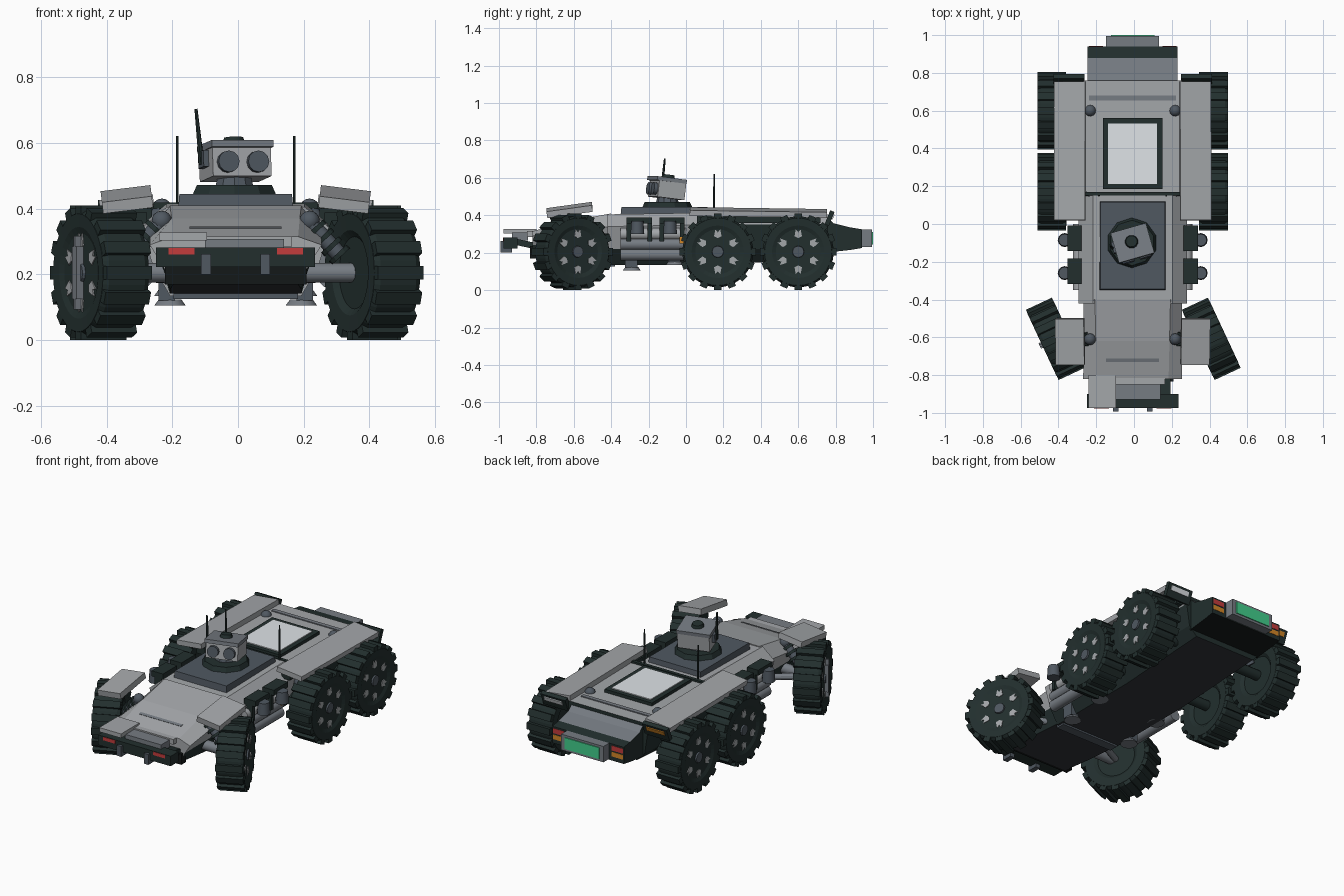
import bpy, bmesh, math
from mathutils import Vector, Matrix, Euler

if "Cube" in bpy.data.objects:
    bpy.data.objects.remove(bpy.data.objects["Cube"])

CX = -0.007  # body centre line


def material(name, r, g, b):
    m = bpy.data.materials.new(name)
    m.diffuse_color = (r, g, b, 1)
    m.use_nodes = True
    m.node_tree.nodes["Principled BSDF"].inputs["Base Color"].default_value = m.diffuse_color
    return m


LIGHT = material("light_grey", 0.37, 0.385, 0.40)
MID = material("mid_grey", 0.18, 0.20, 0.225)
SLATE = material("slate", 0.08, 0.098, 0.12)
DARK = material("dark_green", 0.016, 0.028, 0.027)
BLACK = material("nose_black", 0.007, 0.009, 0.009)
UNDER = material("underside_grey", 0.032, 0.035, 0.042)
PALE = material("pale_panel", 0.74, 0.78, 0.81)
RED = material("red", 0.55, 0.045, 0.045)
ORANGE = material("orange", 0.65, 0.24, 0.02)
GREEN = material("screen_green", 0.055, 0.62, 0.26)


def finish(name, bm, mats, matrix=None):
    bmesh.ops.recalc_face_normals(bm, faces=bm.faces)
    me = bpy.data.meshes.new(name)
    bm.to_mesh(me)
    bm.free()
    for m in mats:
        me.materials.append(m)
    ob = bpy.data.objects.new(name, me)
    bpy.context.collection.objects.link(ob)
    if matrix:
        ob.matrix_world = matrix
    return ob


def box(name, lo, hi, mat, rot=(0, 0, 0), taper=1.0):
    """Box from corner to corner, turned about its centre (degrees)."""
    lo, hi = Vector(lo), Vector(hi)
    bm = bmesh.new()
    bmesh.ops.create_cube(bm, size=1)
    for v in bm.verts:
        v.co = v.co * (hi - lo)
        if v.co.z > 0:
            v.co.x *= taper
            v.co.y *= taper
    e = Euler([math.radians(a) for a in rot]).to_matrix().to_4x4()
    return finish(name, bm, [mat], Matrix.Translation((lo + hi) / 2) @ e)


def rod(name, p1, p2, r1, mat, r2=None, seg=12):
    p1, p2 = Vector(p1), Vector(p2)
    d = p2 - p1
    bm = bmesh.new()
    bmesh.ops.create_cone(bm, cap_ends=True, segments=seg, radius1=r1,
                          radius2=r1 if r2 is None else r2, depth=d.length)
    q = d.to_track_quat('Z', 'Y').to_matrix().to_4x4()
    return finish(name, bm, [mat], Matrix.Translation((p1 + p2) / 2) @ q)


def ball(name, c, r, mat):
    bm = bmesh.new()
    bmesh.ops.create_uvsphere(bm, u_segments=12, v_segments=8, radius=r)
    return finish(name, bm, [mat], Matrix.Translation(c))


def hull(name, sections, mats, rule):
    """Loft of mirrored sections: y, then (half width, z) pairs from top to bottom."""
    bm = bmesh.new()
    rings = []
    for y, *pts in sections:
        ring = [(CX + w, y, z) for w, z in pts] + [(CX - w, y, z) for w, z in reversed(pts)]
        rings.append([bm.verts.new(p) for p in ring])
    n = len(rings[0])
    for a, b in zip(rings, rings[1:]):
        for i in range(n):
            bm.faces.new((a[i], a[(i + 1) % n], b[(i + 1) % n], b[i]))
    bm.faces.new(rings[0])
    bm.faces.new(rings[-1][::-1])
    bmesh.ops.recalc_face_normals(bm, faces=bm.faces)
    for f in bm.faces:
        f.material_index = rule(f.normal, f.calc_center_median())
    return finish(name, bm, mats)


# --- hull sections ---
def body_rule(n, c):
    return 2 if n.z < -0.8 else 1 if c.z < 0.25 and abs(n.y) < 0.8 and n.z < -0.3 else 0


BODY = [LIGHT, DARK, UNDER]
hull("front_hull", [(-0.82, (0.19, 0.315), (0.262, 0.29), (0.23, 0.24), (0.19, 0.17)),
                    (-0.62, (0.195, 0.37), (0.26, 0.315), (0.23, 0.24), (0.2, 0.155)),
                    (-0.40, (0.2, 0.41), (0.26, 0.34), (0.23, 0.24), (0.2, 0.14))], BODY, body_rule)
hull("middle_hull", [(-0.42, (0.21, 0.405), (0.288, 0.34), (0.25, 0.22), (0.2, 0.135)),
                     (0.17, (0.21, 0.415), (0.288, 0.35), (0.25, 0.22), (0.2, 0.135))], BODY, body_rule)
hull("rear_hull", [(0.17, (0.26, 0.408), (0.27, 0.35), (0.25, 0.22), (0.2, 0.135)),
                   (0.76, (0.26, 0.405), (0.27, 0.35), (0.25, 0.22), (0.2, 0.17))],
     BODY, lambda n, c: 2 if n.z < -0.8 else 1 if c.z < 0.36 else 0)
hull("tail", [(0.75, (0.238, 0.395), (0.238, 0.20)), (0.79, (0.238, 0.357), (0.238, 0.205)),
              (0.88, (0.238, 0.335), (0.238, 0.215)), (0.94, (0.238, 0.325), (0.238, 0.225))],
     [MID, DARK, BLACK],
     lambda n, c: 2 if n.z < -0.8 else 0 if n.z > 0.3 and c.y < 0.88 else 1)

# --- deck details ---
box("turret_plinth", (CX - 0.175, -0.35, 0.40), (CX + 0.175, 0.12, 0.445), SLATE, taper=0.98)
box("panel_frame", (-0.165, 0.185, 0.40), (0.15, 0.56, 0.425), DARK)
box("solar_panel", (-0.138, 0.212, 0.42), (0.123, 0.533, 0.43), PALE)
box("deck_seam", (CX - 0.25, 0.15, 0.40), (CX + 0.25, 0.17, 0.419), DARK)
box("deck_groove", (CX - 0.23, 0.655, 0.40), (CX + 0.23, 0.68, 0.411), MID)
box("hood_groove", (CX - 0.14, -0.73, 0.337), (CX + 0.14, -0.712, 0.344), MID, (15, 0, 0))

# --- nose: bumper, lamps, hooks ---
box("bumper", (CX - 0.242, -0.975, 0.222), (CX + 0.242, -0.90, 0.282), DARK)
box("nose_floor", (CX - 0.215, -0.835, 0.17), (CX + 0.215, -0.79, 0.235), BLACK)
box("nose_deck", (CX - 0.20, -0.93, 0.232), (CX + 0.20, -0.80, 0.265), DARK, (-12, 0, 0))
box("nose_box", (-0.10, -0.93, 0.265), (0.14, -0.845, 0.308), MID)
box("nose_lip", (-0.10, -0.85, 0.285), (0.165, -0.80, 0.316), LIGHT)
box("nose_plate", (-0.24, -0.975, 0.303), (-0.095, -0.80, 0.328), LIGHT)
box("skid_bar", (CX - 0.19, -0.435, 0.125), (CX + 0.19, -0.38, 0.17), SLATE)

# --- tail screen ---
box("screen_box", (CX - 0.14, 0.93, 0.23), (CX + 0.14, 0.995, 0.325), MID)
box("screen", (CX - 0.115, 0.993, 0.244), (CX + 0.115, 1.0, 0.312), GREEN)

for s, side in ((-1, "left"), (1, "right")):
    def X(v):
        return CX + s * v

    def sbox(name, x1, x2, y1, y2, z1, z2, mat, rot=(0, 0, 0)):
        a, b = sorted((X(x1), X(x2)))
        return box(side + "_" + name, (a, y1, z1), (b, y2, z2), mat, (rot[0], s * rot[1], s * rot[2]))

    def srod(name, p, q, r, mat, r2=None, seg=12):
        return rod(side + "_" + name, (X(p[0]), *p[1:]), (X(q[0]), *q[1:]), r, mat, r2, seg)

    # lamps and hooks
    sbox("front_lamp", 0.125, 0.205, -0.978, -0.972, 0.26, 0.28, RED)
    sbox("tow_hook", 0.075, 0.105, -0.992, -0.93, 0.20, 0.262, SLATE)
    sbox("tail_lamp_red", 0.158, 0.232, 0.936, 0.942, 0.286, 0.315, RED)
    sbox("tail_lamp_orange", 0.158, 0.232, 0.936, 0.942, 0.25, 0.278, ORANGE)
    sbox("side_marker", 0.29, 0.325, -0.035, -0.01, 0.25, 0.285, ORANGE)
    # fenders, flaps
    sbox("front_fender", 0.255, 0.408, -0.745, -0.50, 0.411, 0.446, LIGHT, (8, 7, 0))
    sbox("rear_fender", 0.25, 0.415, 0.02, 0.755, 0.40, 0.43, LIGHT, (-0.8, 6, 0))
    sbox("fender_bracket", 0.255, 0.31, 0.06, 0.72, 0.36, 0.40, DARK)
    sbox("mud_flap", 0.255, 0.42, 0.755, 0.78, 0.345, 0.425, DARK, (-22, 0, 0))
    sbox("flap_lamp", 0.28, 0.40, 0.781, 0.789, 0.378, 0.405, PALE if s > 0 else ORANGE, (-22, 0, 0))
    # tanks with straps
    for i, z in enumerate((0.19, 0.245, 0.30)):
        srod("tank_%d" % i, (0.285, -0.35, z), (0.285, 0.0, z), 0.032, MID if i < 2 else LIGHT)
    for i, y in enumerate((-0.25, -0.075)):
        for k in (-1, 1):
            sbox("strap_%d_%d" % (i, k), 0.28, 0.325, y + k * 0.055 - 0.012, y + k * 0.055 + 0.012, 0.26, 0.37, DARK)
        sbox("strap_cap_%d" % i, 0.27, 0.345, y - 0.067, y + 0.067, 0.355, 0.388, DARK)
        srod("pod_%d" % i, (0.36, y - 0.01, 0.30), (0.36, y - 0.01, 0.37), 0.037, SLATE, 0.032)
    # feet
    for i, y in enumerate((-0.29, -0.06)):
        z = 0.105 + 0.03 * i
        sbox("peg_%d" % i, 0.185, 0.235, y - 0.035, y + 0.03, z + 0.015, 0.20, SLATE)
        srod("foot_%d" % i, (0.2, y, z), (0.2, y, z + 0.018), 0.048, MID, 0.035)
    # suspension
    for i, (y, hub) in enumerate(((-0.61, 0.38), (0.17, 0.38), (0.6, 0.38))):
        top = 0.358 if i == 0 else 0.395
        srod("axle_%d" % i, (0.15, y, 0.205), (hub, y, 0.205), 0.03, DARK if i else MID)
        srod("damper_%d" % i, (0.225, y, top), (0.32, y, 0.255), 0.025, SLATE)
        if i != 1:
            ball("%s_damper_top_%d" % (side, i), (X(0.225), y, top + 0.005), 0.031, SLATE)
    for k in range(4):
        t = k / 4 + 0.15
        a = Vector((0.225 + 0.095 * t, -0.61, 0.358 - 0.103 * t))
        srod("coil_%d" % k, a, a + Vector((0.01, 0, -0.0108)), 0.037, DARK)
    srod("control_arm", (0.2, -0.5, 0.19), (0.36, -0.59, 0.2), 0.018, MID)
    srod("antenna", (0.178, 0.15, 0.40), (0.178, 0.15, 0.622), 0.005, DARK, 0.004, 6)


# --- wheels ---
def wheel(name, centre, s, steer=0.0):
    """Wheel on the local x axis; s is the outward side."""
    base = Matrix.Translation(centre) @ Matrix.Rotation(math.radians(steer), 4, 'Z')
    turn = Matrix.Rotation(s * math.pi / 2, 4, 'Y')  # local z points outward
    bm = bmesh.new()
    # lathe profile of tyre and dished side
    prof = [(0, -0.06), (0.11, -0.06), (0.13, -0.075), (0.18, -0.077), (0.19, -0.06),
            (0.19, 0.06), (0.18, 0.077), (0.14, 0.075), (0.12, 0.067), (0, 0.067)]
    vs = [bm.verts.new((r, 0, z)) for r, z in prof]
    es = [bm.edges.new(p) for p in zip(vs, vs[1:])]
    bmesh.ops.spin(bm, geom=vs + es, cent=(0, 0, 0), axis=(0, 0, 1), angle=2 * math.pi, steps=32)
    bmesh.ops.remove_doubles(bm, verts=bm.verts, dist=1e-4)
    # tread lugs
    for k in range(16):
        a = Matrix.Rotation(k * math.pi / 8, 4, 'Z')
        bmesh.ops.create_cube(bm, size=1, matrix=a @ Matrix.Translation((0.19, 0, 0))
                              @ Matrix.Diagonal((0.03, 0.04, 0.152, 1)))
    finish(name, bm, [DARK], base @ turn)
    # hub and pale chevrons
    bm = bmesh.new()
    bmesh.ops.create_cone(bm, cap_ends=True, segments=12, radius1=0.034, radius2=0.03, depth=0.02,
                          matrix=Matrix.Translation((0, 0, 0.066)))
    finish(name + "_hub", bm, [SLATE], base @ turn)
    bm = bmesh.new()
    for k in range(6):
        a = Matrix.Rotation(k * math.pi / 3, 4, 'Z')
        pts = [(0.073, 0.0), (0.083, 0.02), (0.12, 0.013), (0.104, 0.0), (0.12, -0.013), (0.083, -0.02)]
        bm.faces.new([bm.verts.new(a @ Vector((x, y, 0.071))) for x, y in pts])
    geo = bmesh.ops.extrude_face_region(bm, geom=bm.faces[:])["geom"]
    bmesh.ops.translate(bm, vec=(0, 0, -0.006), verts=[g for g in geo if isinstance(g, bmesh.types.BMVert)])
    finish(name + "_chevrons", bm, [LIGHT], base @ turn)
    return base


for s, side in ((-1, "left"), (1, "right")):
    front = wheel(side + "_front_wheel", (CX + 0.003 + s * 0.413, -0.608, 0.205), s, 25)
    wheel(side + "_middle_wheel", (CX + s * 0.428, 0.17, 0.205), s)
    wheel(side + "_rear_wheel", (CX + s * 0.428, 0.60, 0.205), s)
    if s < 0:  # cover plates on one steered wheel
        for i, (w, h) in enumerate(((0.016, 0.08), (0.007, 0.112))):
            bar = box("hub_cover_%d" % i, (-0.09, -w, -h), (-0.065, w, h), MID)
            bar.matrix_world = front @ bar.matrix_basis

# --- turret ---
TC = Vector((-0.011, -0.10, 0))
rod("turret_ring", TC + Vector((0, 0, 0.44)), TC + Vector((0, 0, 0.472)), 0.135, DARK, 0.12, 10)
rod("turret_neck", TC + Vector((0, 0, 0.47)), TC + Vector((0, 0, 0.51)), 0.06, SLATE, 0.05, 10)
head = [box("head", (-0.09, -0.075, -0.055), (0.095, 0.075, 0.045), LIGHT),
        box("head_brim", (-0.095, -0.09, 0.033), (0.1, 0.075, 0.054), MID),
        rod("head_cap", (0, 0, 0.052), (0, 0, 0.072), 0.036, DARK, 0.03),
        box("head_ear", (-0.106, -0.03, -0.02), (-0.085, 0.03, 0.03), SLATE),
        rod("head_antenna", (-0.104, 0, -0.01), (-0.116, 0.0, 0.16), 0.009, DARK, 0.005, 6)]
for x in (-0.044, 0.05):
    head.append(rod("eye", (x, -0.07, -0.012), (x, -0.095, -0.012), 0.033, SLATE))
pose = Matrix.Translation(TC + Vector((0, 0, 0.545))) @ Euler((math.radians(-7), 0, math.radians(16))).to_matrix().to_4x4()
for ob in head:
    ob.matrix_world = pose @ ob.matrix_basis

# smooth the round parts
for ob in bpy.data.objects:
    if any(k in ob.name for k in ("tank", "pod", "damper", "axle", "foot", "eye", "head_cap")):
        bpy.ops.object.select_all(action='DESELECT')
        ob.select_set(True)
        bpy.context.view_layer.objects.active = ob
        bpy.ops.object.shade_smooth_by_angle(angle=math.radians(35))
